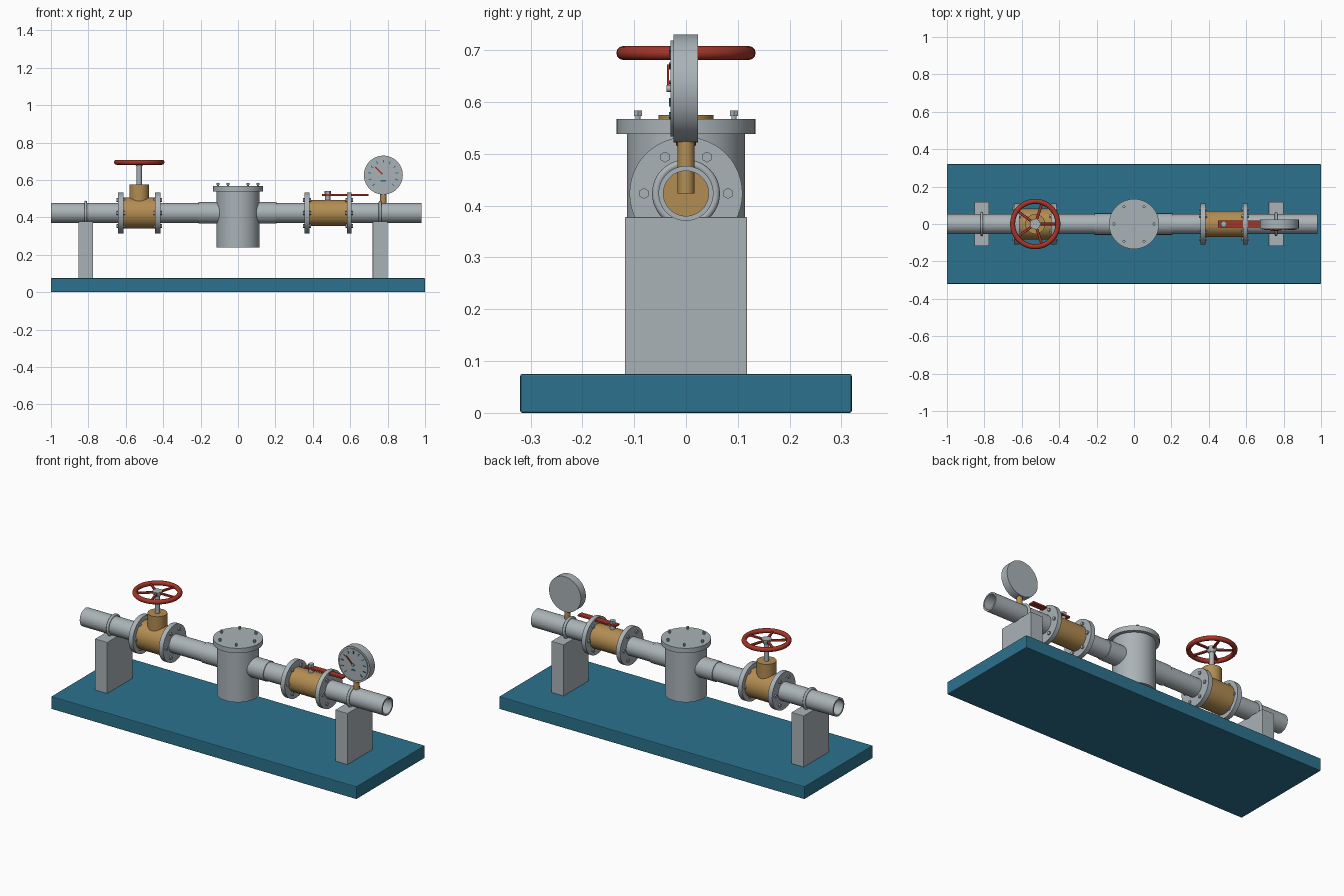
import bpy, bmesh
from math import sin, cos, pi, radians
from mathutils import Matrix, Vector

old = bpy.data.objects.get("Cube")
if old:
    bpy.data.objects.remove(old)


def material(name, rgb):
    m = bpy.data.materials.new(name)
    m.use_nodes = True
    m.diffuse_color = (*rgb, 1)
    m.node_tree.nodes["Principled BSDF"].inputs["Base Color"].default_value = (*rgb, 1)
    return m


TEAL = material("teal paint", (0.025, 0.17, 0.27))
STEEL = material("grey steel", (0.40, 0.45, 0.475))
BRASS = material("brass", (0.45, 0.265, 0.085))
RED = material("red paint", (0.38, 0.035, 0.02))

# Rotations that carry local z onto the chosen axis
AXIS = {"x": Matrix.Rotation(pi / 2, 4, "Y"),
        "y": Matrix.Rotation(-pi / 2, 4, "X"),
        "z": Matrix.Identity(4)}
PIPE_Z = 0.4235
PIPE_R, BORE_R = 0.053, 0.0435


def finish(bm, name, mat, smooth=True):
    bmesh.ops.recalc_face_normals(bm, faces=bm.faces)
    me = bpy.data.meshes.new(name)
    bm.to_mesh(me)
    bm.free()
    me.materials.append(mat)
    ob = bpy.data.objects.new(name, me)
    bpy.context.collection.objects.link(ob)
    if smooth:
        bpy.ops.object.select_all(action="DESELECT")
        ob.select_set(True)
        bpy.context.view_layer.objects.active = ob
        bpy.ops.object.shade_smooth_by_angle(angle=radians(35))
    return ob


def lathe(name, profile, mat, at=(0, 0, 0), axis="z", n=48, closed=False, smooth=True):
    """Revolve (radius, distance along axis) points; closed joins last to first."""
    bm = bmesh.new()
    vs = [bm.verts.new((r, 0, t)) for r, t in profile]
    pairs = list(zip(vs, vs[1:])) + ([(vs[-1], vs[0])] if closed else [])
    edges = [bm.edges.new(p) for p in pairs]
    bmesh.ops.spin(bm, geom=vs + edges, cent=(0, 0, 0), axis=(0, 0, 1),
                   angle=2 * pi, steps=n)
    bmesh.ops.remove_doubles(bm, verts=bm.verts, dist=1e-5)
    bm.transform(Matrix.Translation(at) @ AXIS[axis])
    return finish(bm, name, mat, smooth)


def rod(name, r, a, b, mat, at=(0, 0, 0), axis="z", n=48, smooth=True):
    return lathe(name, [(0, a), (r, a), (r, b), (0, b)], mat, at, axis, n, False, smooth)


def tube(name, r, inner, a, b, mat, at=(0, 0, 0), axis="x", n=48):
    return lathe(name, [(inner, a), (r, a), (r, b), (inner, b)], mat, at, axis, n, True)


def torus(name, major, minor, mat, at, axis="z", n=48, m=12):
    pts = [(major + minor * cos(2 * pi * i / m), minor * sin(2 * pi * i / m))
           for i in range(m)]
    return lathe(name, pts, mat, at, axis, n, True)


def box(name, size, at, mat, bevel=0.0, turn=None):
    bm = bmesh.new()
    bmesh.ops.create_cube(bm, size=1, matrix=Matrix.Diagonal((*size, 1)))
    if bevel:
        bmesh.ops.bevel(bm, geom=bm.edges[:], offset=bevel, segments=2,
                        affect="EDGES", profile=0.5)
    bm.transform(Matrix.Translation(at) @ (turn or Matrix.Identity(4)))
    return finish(bm, name, mat, False)


# Base plate and pipe supports with clamp rings
box("base_plate", (2, 0.64, 0.075), (0, 0, 0.0375), TEAL, 0.004)
for side, x in (("right", -0.814), ("left", 0.76)):
    box(side + "_support", (0.08, 0.236, 0.306), (x, 0, 0.225), STEEL, 0.002)
    torus(side + "_clamp", 0.0575, 0.008, STEEL, (x, 0, PIPE_Z), "x")

# Pipe runs, open at the outer ends
line = (0, 0, PIPE_Z)
for name, a, b in (("right_end_pipe", -1.0, -0.615), ("right_inner_pipe", -0.44, -0.09),
                   ("left_inner_pipe", 0.09, 0.38), ("left_end_pipe", 0.583, 0.98)):
    tube(name, PIPE_R, BORE_R, a, b, STEEL, line)


def flange(name, a, b, outward):
    """Drilled flange ring with six hexagonal bolts."""
    tube(name, 0.109, BORE_R, a, b, STEEL, line)
    for i in range(6):
        t = i * pi / 3
        p = (0, 0.081 * cos(t), PIPE_Z + 0.081 * sin(t))
        rod(f"{name}_bolt_{i}", 0.0105, a - 0.008, b + 0.008, STEEL, p, "x", 6, False)


# Gate valve with handwheel
GX = -0.528
rod("gate_valve_body", 0.083, -0.613, -0.443, BRASS, line, "x")
flange("gate_flange_right", -0.641, -0.613, -1)
flange("gate_flange_left", -0.443, -0.415, 1)
rod("gate_bonnet", 0.053, PIPE_Z, 0.575, BRASS, (GX, 0, 0))
rod("gate_stem", 0.0135, 0.57, 0.70, STEEL, (GX, 0, 0), n=24)
WZ = 0.6945
torus("handwheel_rim", 0.121, 0.0135, RED, (GX, 0, WZ))
lathe("handwheel_hub", [(0, -0.02), (0.016, -0.02), (0.027, -0.004), (0.027, 0.01), (0, 0.01)],
      STEEL, (GX, 0, WZ), n=32)
for i in range(5):
    t = 2 * pi * i / 5
    box(f"handwheel_spoke_{i}", (0.104, 0.014, 0.011),
        (GX + 0.067 * cos(t), 0.067 * sin(t), WZ), RED, 0.003, Matrix.Rotation(t, 4, "Z"))

# Strainer pot with bolted lid and side nozzles
rod("strainer_body", 0.114, 0.238, 0.545, STEEL, n=64)
rod("strainer_lid", 0.134, 0.538, 0.567, STEEL, n=64)
for i in range(6):
    t = i * pi / 3
    p = (0.107 * cos(t), 0.107 * sin(t), 0)
    rod(f"lid_bolt_shank_{i}", 0.005, 0.56, 0.575, STEEL, p, n=12)
    rod(f"lid_bolt_head_{i}", 0.0085, 0.573, 0.584, STEEL, p, n=6, smooth=False)
for side, a, b in (("right", -0.21, -0.09), ("left", 0.09, 0.205)):
    tube(side + "_nozzle", 0.0575, BORE_R, a, b, STEEL, line)

# Ball valve with lever
BX = 0.48
rod("ball_valve_body", 0.07, 0.382, 0.582, BRASS, line, "x")
flange("ball_flange_right", 0.355, 0.382, -1)
flange("ball_flange_left", 0.582, 0.608, 1)
rod("lever_stem", 0.014, 0.47, 0.54, STEEL, (BX, 0, 0), n=24)
rod("lever_nut", 0.017, 0.526, 0.542, STEEL, (BX, 0, 0), n=6, smooth=False)
box("lever", (0.25, 0.038, 0.011), (0.573, 0, 0.52), RED, 0.003)

# Pressure gauge
PX, PZ = 0.777, 0.626
centre = Vector((PX, 0, PZ))
rod("gauge_stem", 0.0165, PIPE_Z, 0.54, BRASS, (PX, 0, 0), n=32)
rod("gauge_case", 0.104, -0.024, 0.023, STEEL, centre, "y", 64)
rod("gauge_dial", 0.093, -0.03, -0.022, STEEL, centre, "y", 64)


def dial_plate(name, size, radius, degrees, y, mat):
    t = radians(degrees)
    pos = centre + Vector((radius * cos(t), y, radius * sin(t)))
    box(name, size, pos, mat, 0, Matrix.Rotation(-t, 4, "Y"))


for i in range(11):
    dial_plate(f"dial_tick_{i}", (0.016, 0.003, 0.005), 0.074, -45 + 27 * i, -0.031, TEAL)
dial_plate("dial_badge", (0.008, 0.003, 0.028), 0.031, -90, -0.031, TEAL)
dial_plate("gauge_needle", (0.068, 0.004, 0.007), 0.028, 135, -0.035, RED)
rod("needle_pin", 0.007, -0.038, -0.028, STEEL, centre, "y", 16)
